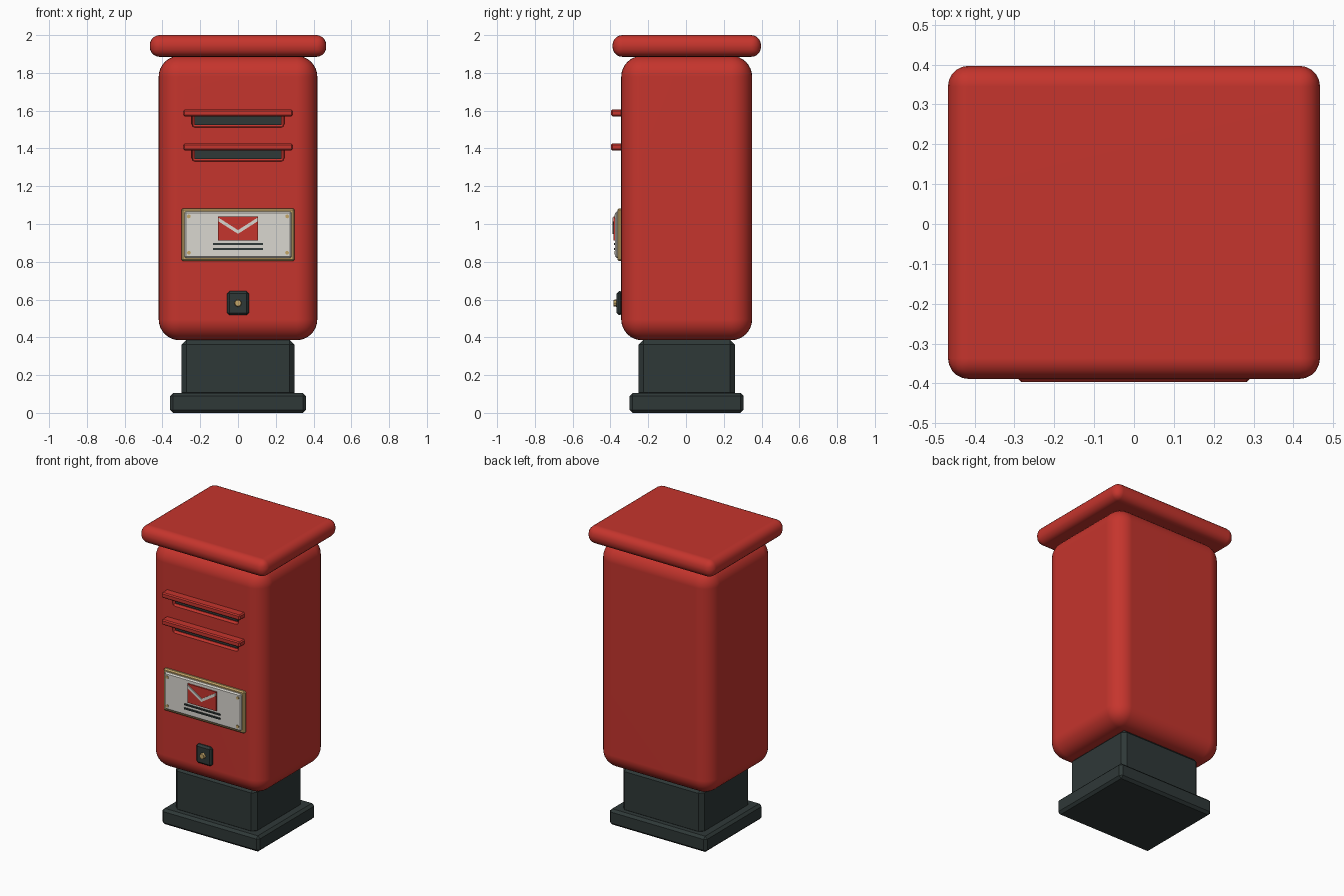
import bpy
import bmesh
import math
from mathutils import Matrix, Vector

default = bpy.data.objects.get("Cube")
if default:
    bpy.data.objects.remove(default, do_unlink=True)


def make_material(name, rgb):
    mat = bpy.data.materials.new(name)
    mat.use_nodes = True
    colour = (*rgb, 1.0)
    mat.diffuse_color = colour
    mat.node_tree.nodes["Principled BSDF"].inputs["Base Color"].default_value = colour
    return mat


RED = make_material("post red", (0.56, 0.035, 0.026))
DARK = make_material("dark iron", (0.028, 0.04, 0.039))
BRASS = make_material("brass", (0.55, 0.38, 0.14))
CREAM = make_material("cream enamel", (0.7, 0.68, 0.63))


def add_object(name, bm, mat):
    mesh = bpy.data.meshes.new(name)
    bm.to_mesh(mesh)
    bm.free()
    mesh.materials.append(mat)
    obj = bpy.data.objects.new(name, mesh)
    bpy.context.collection.objects.link(obj)
    return obj


def box(name, xs, ys, zs, mat, bevel=0.0, segments=1):
    """Box between coordinate ranges, with optionally bevelled edges."""
    bm = bmesh.new()
    bmesh.ops.create_cube(bm, size=1.0)
    ranges = (xs, ys, zs)
    for v in bm.verts:
        v.co = Vector([(lo + hi) / 2 + c * (hi - lo) for c, (lo, hi) in zip(v.co, ranges)])
    if bevel:
        bmesh.ops.bevel(bm, geom=bm.edges[:], offset=bevel, segments=segments,
                        profile=0.5, affect='EDGES')
    return add_object(name, bm, mat)


def stud(name, x, z, radius, ys, mat, sides=12, tip=1.0):
    """Short cylinder pointing out of the front."""
    bm = bmesh.new()
    bmesh.ops.create_cone(bm, cap_ends=True, segments=sides, radius1=radius,
                          radius2=radius * tip, depth=ys[1] - ys[0])
    turn = Matrix.Rotation(math.pi / 2, 4, 'X')
    bmesh.ops.transform(bm, verts=bm.verts,
                        matrix=Matrix.Translation((x, sum(ys) / 2, z)) @ turn)
    return add_object(name, bm, mat)


def prism(name, outline, ys, mat):
    """Extrude an x-z outline from back to front."""
    bm = bmesh.new()
    face = bm.faces.new([bm.verts.new((x, ys[1], z)) for x, z in outline])
    out = bmesh.ops.extrude_face_region(bm, geom=[face])
    moved = [g for g in out["geom"] if isinstance(g, bmesh.types.BMVert)]
    bmesh.ops.translate(bm, verts=moved, vec=(0, ys[0] - ys[1], 0))
    bmesh.ops.recalc_face_normals(bm, faces=bm.faces[:])
    return add_object(name, bm, mat)


def activate(obj):
    bpy.ops.object.select_all(action='DESELECT')
    obj.select_set(True)
    bpy.context.view_layer.objects.active = obj


def smooth(obj):
    activate(obj)
    bpy.ops.object.shade_smooth_by_angle(angle=math.radians(35))
    weighted = obj.modifiers.new("even normals", 'WEIGHTED_NORMAL')
    weighted.keep_sharp = True


FRONT = -0.343

# Plinth and pedestal
box("plinth", (-0.36, 0.36), (-0.298, 0.305), (0, 0.105), DARK, 0.016)
box("pedestal", (-0.3, 0.3), (-0.252, 0.26), (0.08, 0.388), DARK, 0.027)

# Rounded body and overhanging lid
body = box("body", (-0.42, 0.42), (FRONT, 0.35), (0.385, 1.89), RED, 0.11, 8)
lid = box("lid", (-0.467, 0.467), (-0.389, 0.397), (1.885, 2.0), RED, 0.052, 5)
smooth(lid)

# Two letter slots: recess in the body, dark opening and projecting hood
for label, z in (("upper", 1.57), ("lower", 1.39)):
    cutter = box(label + "_slot_cutter", (-0.245, 0.245), (-0.4, -0.315),
                 (z - 0.06, z + 0.025), RED, 0.02, 2)
    cutter.hide_render = True
    cutter.hide_set(True)
    cut = body.modifiers.new(label + " slot", 'BOOLEAN')
    cut.operation = 'DIFFERENCE'
    cut.solver = 'EXACT'
    cut.object = cutter
    activate(body)
    bpy.ops.object.modifier_apply(modifier=cut.name)
    bpy.data.objects.remove(cutter, do_unlink=True)
    box(label + "_slot_opening", (-0.23, 0.23), (-0.332, -0.3),
        (z - 0.045, z + 0.02), DARK)
    box(label + "_slot_hood", (-0.29, 0.29), (-0.397, -0.33),
        (z, z + 0.036), RED, 0.007)
smooth(body)

# Notice plate in a brass frame
box("notice_frame", (-0.3, 0.3), (-0.362, -0.335), (0.803, 1.083), BRASS, 0.008)
box("notice_plate", (-0.284, 0.284), (-0.375, -0.35), (0.82, 1.067), CREAM, 0.008)
for side in (-1, 1):
    for level, z in (("lower", 0.848), ("upper", 1.04)):
        hand = "left" if side > 0 else "right"
        stud(f"{level}_{hand}_screw", side * 0.26, z, 0.01, (-0.379, -0.37), BRASS)

# Envelope symbol and printed lines
box("envelope", (-0.107, 0.107), (-0.383, -0.37), (0.913, 1.04), RED)
flap = [(-0.104, 1.034), (-0.104, 1.014), (0, 0.948),
        (0.104, 1.014), (0.104, 1.034), (0, 0.968)]
prism("envelope_flap", flap, (-0.389, -0.38), CREAM)
for label, z in (("upper", 0.894), ("lower", 0.867)):
    box(label + "_printed_line", (-0.132, 0.132), (-0.382, -0.372),
        (z - 0.005, z + 0.005), DARK)

# Lock plate with brass key boss
box("lock_plate", (-0.057, 0.057), (-0.367, -0.335), (0.518, 0.645), DARK, 0.012)
stud("key_boss", 0, 0.581, 0.021, (-0.384, -0.36), BRASS, 8, 0.8)
